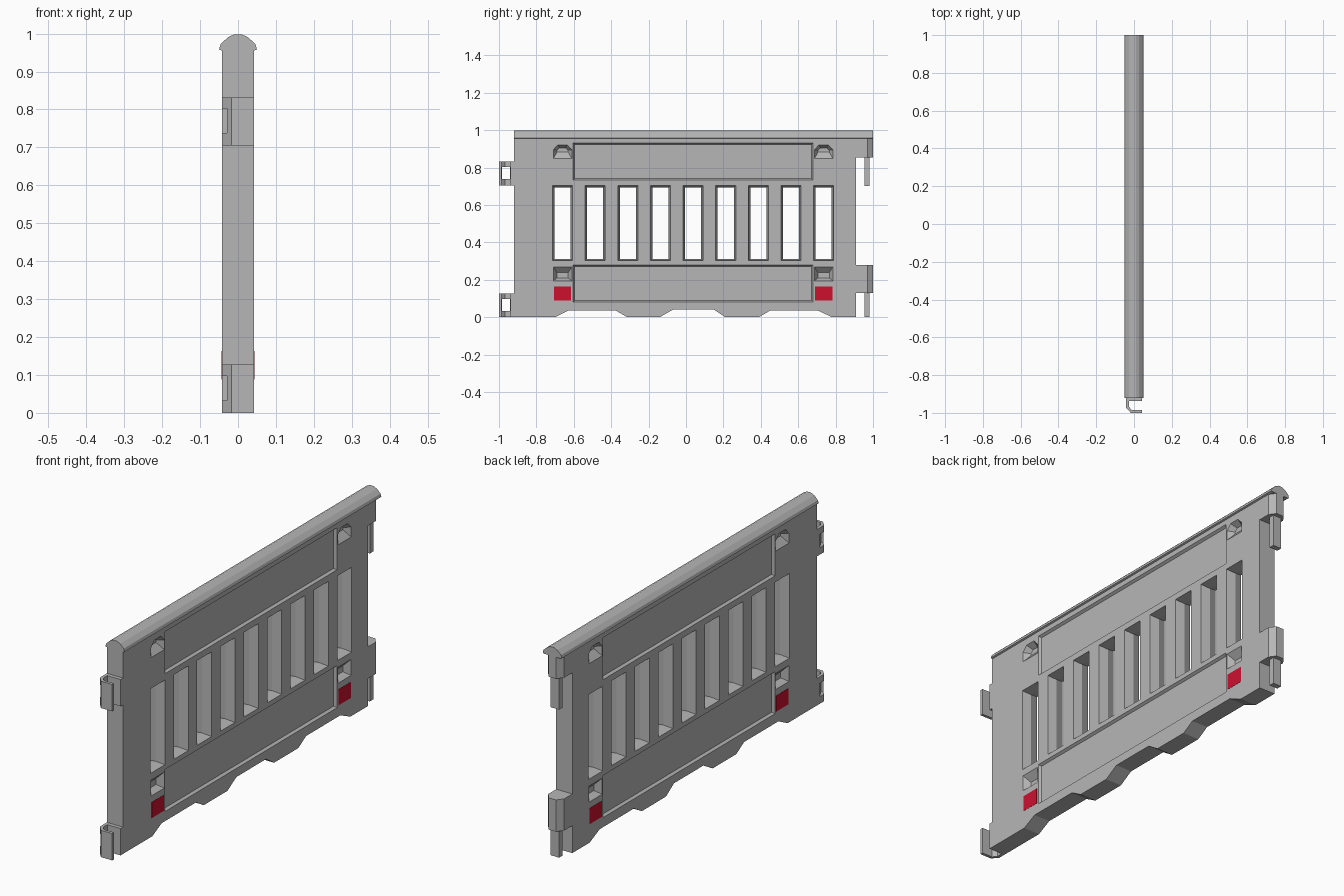
import bpy
import bmesh
from mathutils import Vector

cube = bpy.data.objects.get("Cube")
if cube:
    bpy.data.objects.remove(cube, do_unlink=True)

HALF = 0.042          # half thickness of the panel
ENDS = (-0.66, 0.736)  # centres of the outermost windows


def material(name, color):
    mat = bpy.data.materials.new(name)
    mat.use_nodes = True
    mat.diffuse_color = color
    mat.node_tree.nodes["Principled BSDF"].inputs["Base Color"].default_value = color
    return mat


grey = material("plastic grey", (0.47, 0.47, 0.47, 1))
red = material("reflector red", (0.62, 0.005, 0.028, 1))


def loft(bm, sections):
    """Closed solid through matching rings of points."""
    rings = [[bm.verts.new(p) for p in ring] for ring in sections]
    faces = [bm.faces.new(rings[0]), bm.faces.new(rings[-1])]
    for a, b in zip(rings, rings[1:]):
        for i in range(len(a)):
            j = (i + 1) % len(a)
            faces.append(bm.faces.new((a[i], a[j], b[j], b[i])))
    bmesh.ops.recalc_face_normals(bm, faces=faces)


def side(points, x):
    return [Vector((x, y, z)) for y, z in points]


def flat(points, z):
    return [Vector((x, y, z)) for x, y in points]


def rect(y0, y1, z0, z1):
    return [(y0, z0), (y1, z0), (y1, z1), (y0, z1)]


def box(bm, x0, x1, y0, y1, z0, z1):
    r = rect(y0, y1, z0, z1)
    loft(bm, [side(r, x0), side(r, x1)])


def finish(name, bm, mat):
    mesh = bpy.data.meshes.new(name)
    bm.to_mesh(mesh)
    bm.free()
    mesh.materials.append(mat)
    obj = bpy.data.objects.new(name, mesh)
    bpy.context.collection.objects.link(obj)
    return obj


def carve(obj, bm):
    """Subtract the cutter solids from the object."""
    cutter = finish(obj.name + "_cutter", bm, grey)
    cutter.hide_render = True
    mod = obj.modifiers.new("cut", "BOOLEAN")
    mod.operation, mod.solver, mod.object = "DIFFERENCE", "EXACT", cutter
    bpy.context.view_layer.objects.active = obj
    bpy.ops.object.modifier_apply(modifier=mod.name)
    bpy.data.objects.remove(cutter, do_unlink=True)


# Main panel with raised feet along the bottom edge
outline = [(-0.92, 0), (-0.70, 0), (-0.63, 0.035), (-0.375, 0.035), (-0.315, 0),
           (-0.14, 0), (-0.07, 0.04), (0.15, 0.04), (0.21, 0), (0.39, 0),
           (0.45, 0.035), (0.705, 0.035), (0.78, 0), (0.91, 0), (0.91, 0.97), (-0.92, 0.97)]
bm = bmesh.new()
loft(bm, [side(outline, -HALF), side(outline, HALF)])
panel = finish("panel", bm, grey)

cut = bmesh.new()

# Nine windows, narrowing towards the middle of the panel
step = (ENDS[1] - ENDS[0]) / 8
for i in range(9):
    c = ENDS[0] + i * step
    outer = rect(c - 0.054, c + 0.054, 0.302, 0.703)
    inner = rect(c - 0.043, c + 0.043, 0.312, 0.693)
    loft(cut, [side(outer, -HALF - 0.001), side(inner, 0), side(outer, HALF + 0.001)])


def recess(outer, inner, depth):
    for s in (-1, 1):
        loft(cut, [side(outer, s * (HALF + 0.001)), side(inner, s * (HALF - depth))])


# Long sign recesses above and below the windows
for z0, z1 in ((0.08, 0.28), (0.732, 0.932)):
    recess(rect(-0.605, 0.68, z0, z1), rect(-0.597, 0.672, z0 + 0.008, z1 - 0.008), 0.012)

# Hand pockets: arched at the top, rectangular lower down
arch = [(-0.05, 0.847), (0.05, 0.847), (0.05, 0.895), (0.025, 0.922), (-0.025, 0.922), (-0.05, 0.895)]
arch_back = [(-0.03, 0.882), (0.03, 0.882), (0.03, 0.892), (0.016, 0.905), (-0.016, 0.905), (-0.03, 0.892)]
for c in ENDS:
    recess([(c + y, z) for y, z in arch], [(c + y, z) for y, z in arch_back], 0.03)
    recess(rect(c - 0.05, c + 0.05, 0.193, 0.27), rect(c - 0.03, c + 0.03, 0.21, 0.238), 0.03)
carve(panel, cut)

# Rounded top rail
half_rail = [(0.042, 0.955), (0.05, 0.958), (0.046, 0.972), (0.027, 0.99), (0.01, 0.998)]
rail = half_rail + [(-x, z) for x, z in reversed(half_rail)]
bm = bmesh.new()
loft(bm, [[Vector((x, y, z)) for x, z in rail] for y in (-0.92, 1.0)])
finish("top_rail", bm, grey)

# Red reflectors on both faces
bm = bmesh.new()
for c in ENDS:
    for s in (-1, 1):
        box(bm, s * (HALF - 0.002), s * (HALF + 0.001), c - 0.046, c + 0.046, 0.088, 0.163)
finish("reflectors", bm, red)

# C-shaped receiving hooks with a slot through the side wall
hook = [(0.042, -0.915), (-HALF, -0.915), (-HALF, -0.972), (-0.017, -1.0), (0.042, -1.0),
        (0.042, -0.986), (-0.012, -0.986), (-0.027, -0.967), (-0.027, -0.938), (0.042, -0.938)]
for name, z in (("lower_hook", 0), ("upper_hook", 0.705)):
    bm = bmesh.new()
    loft(bm, [flat(hook, z), flat(hook, z + 0.127)])
    obj = finish(name, bm, grey)
    cut = bmesh.new()
    box(cut, -0.06, -0.0145, -0.987, -0.94, z + 0.033, z + 0.097)
    carve(obj, cut)

# Chamfered arms with hanging pins at the other end
arm = [(HALF, 0.905), (HALF, 0.97), (0.02, 1.0), (-0.02, 1.0), (-HALF, 0.97), (-HALF, 0.905)]
for name, z0, z1, foot in (("lower", 0.13, 0.28, 0), ("upper", 0.853, 0.962, 0.7)):
    bm = bmesh.new()
    loft(bm, [flat(arm, z0), flat(arm, z1)])
    finish(name + "_arm", bm, grey)
    bm = bmesh.new()
    box(bm, -0.022, 0.022, 0.954, 0.98, foot, z0 + 0.01)
    finish(name + "_pin", bm, grey)
